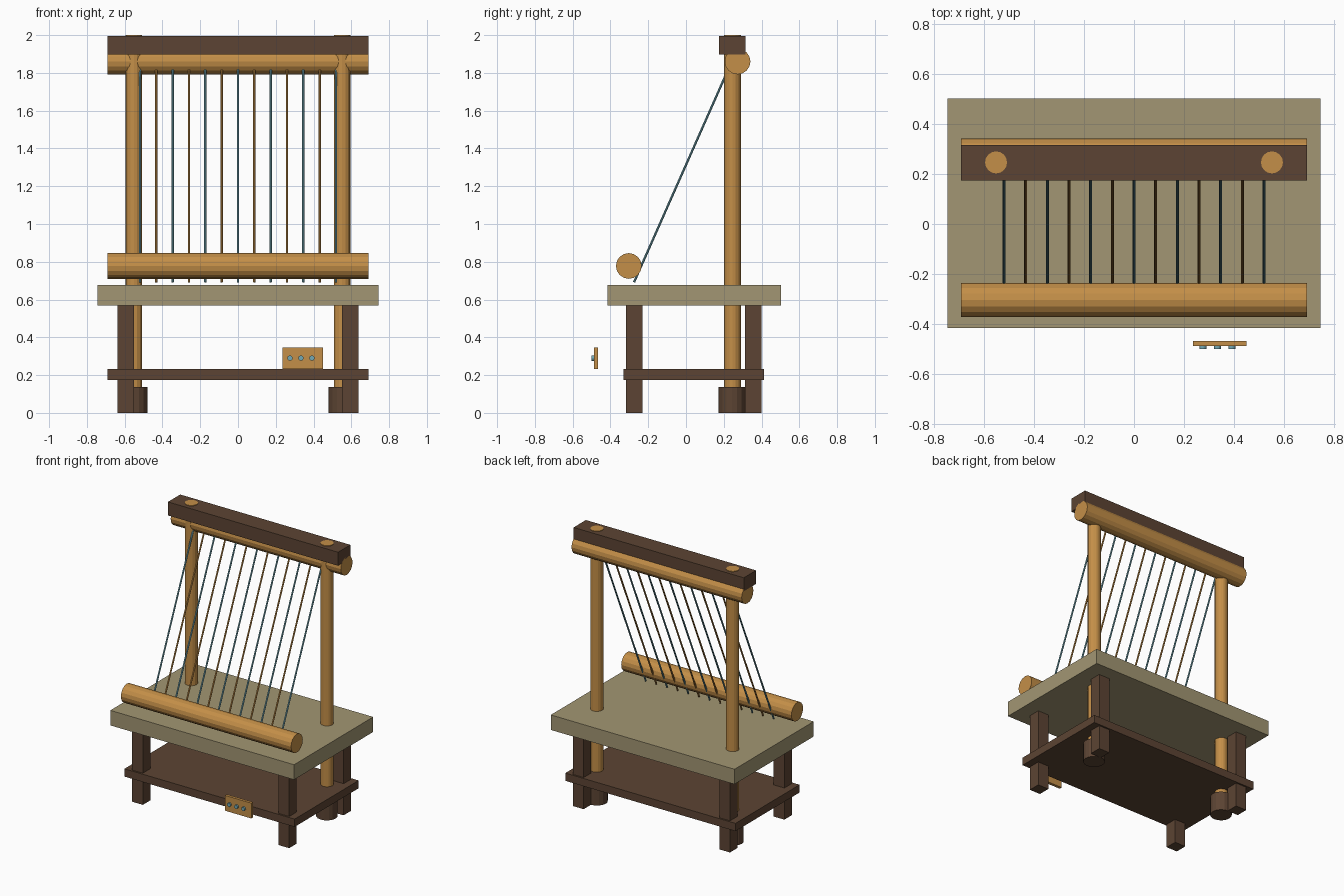
import bpy
from math import pi
from mathutils import Vector

old = bpy.data.objects.get("Cube")
if old:
    bpy.data.objects.remove(old, do_unlink=True)


def material(name, hex_code):
    """Flat material from an sRGB hex code, stored as linear values."""
    srgb = [int(hex_code[i:i + 2], 16) / 255 for i in (0, 2, 4)]
    colour = [((c + 0.055) / 1.055) ** 2.4 for c in srgb] + [1.0]
    mat = bpy.data.materials.new(name)
    mat.use_nodes = True
    mat.diffuse_color = colour
    mat.node_tree.nodes["Principled BSDF"].inputs["Base Color"].default_value = colour
    return mat


light_wood = material("light_wood", "C48F48")
dark_wood = material("dark_wood", "5C4433")
stone = material("table_khaki", "A29673")
blue = material("soft_blue", "72A8B4")


def finish(name, mat):
    obj = bpy.context.object
    obj.name = obj.data.name = name
    obj.data.materials.append(mat)
    return obj


def box(name, mat, x, y, z):
    """Box from its (low, high) range on each axis."""
    ranges = (x, y, z)
    bpy.ops.mesh.primitive_cube_add(size=1, location=[(a + b) / 2 for a, b in ranges])
    obj = finish(name, mat)
    size = [b - a for a, b in ranges]
    for v in obj.data.vertices:
        v.co = Vector(c * s for c, s in zip(v.co, size))
    return obj


def rod(name, mat, start, end, radius, sides=16):
    """Round bar between two points."""
    start, end = Vector(start), Vector(end)
    axis = end - start
    bpy.ops.mesh.primitive_cylinder_add(vertices=sides, radius=radius, depth=axis.length,
                                        location=(start + end) / 2,
                                        rotation=axis.to_track_quat('Z', 'Y').to_euler())
    return finish(name, mat)


# Table top and lower shelf
box("table_top", stone, (-0.745, 0.745), (-0.415, 0.502), (0.568, 0.678))
box("shelf", dark_wood, (-0.69, 0.69), (-0.33, 0.412), (0.175, 0.232))

# Legs, posts and post feet on both sides
for side, s in (("left", 1), ("right", -1)):
    x_range = sorted((0.55 * s, 0.637 * s))
    box(f"front_leg_{side}", dark_wood, x_range, (-0.317, -0.23), (0, 0.568))
    box(f"back_leg_{side}", dark_wood, x_range, (0.313, 0.4), (0, 0.568))
    px = 0.551 * s
    rod(f"post_{side}", light_wood, (px, 0.246, 0.005), (px, 0.246, 2.0), 0.044)
    rod(f"post_foot_{side}", dark_wood, (px, 0.243, 0), (px, 0.243, 0.138), 0.072)

# Crossbeam and the two rollers
box("crossbeam", dark_wood, (-0.69, 0.69), (0.174, 0.316), (1.897, 1.996))
rod("upper_roller", light_wood, (-0.69, 0.273, 1.86), (0.69, 0.273, 1.86), 0.068)
rod("lower_roller", light_wood, (-0.69, -0.303, 0.778), (0.69, -0.303, 0.778), 0.068)

# Warp threads in alternating colours
for i in range(13):
    x = (i - 6) * 0.0865
    rod(f"thread_{i + 1}", light_wood if i % 2 else blue,
        (x, -0.275, 0.692), (x, 0.222, 1.815), 0.006, 8)

# Small control plate with three buttons
box("control_plate", light_wood, (0.235, 0.45), (-0.488, -0.467), (0.233, 0.345))
for i in range(3):
    x = 0.275 + i * 0.058
    rod(f"button_{i + 1}", blue, (x, -0.48, 0.29), (x, -0.5, 0.29), 0.014, 12)
